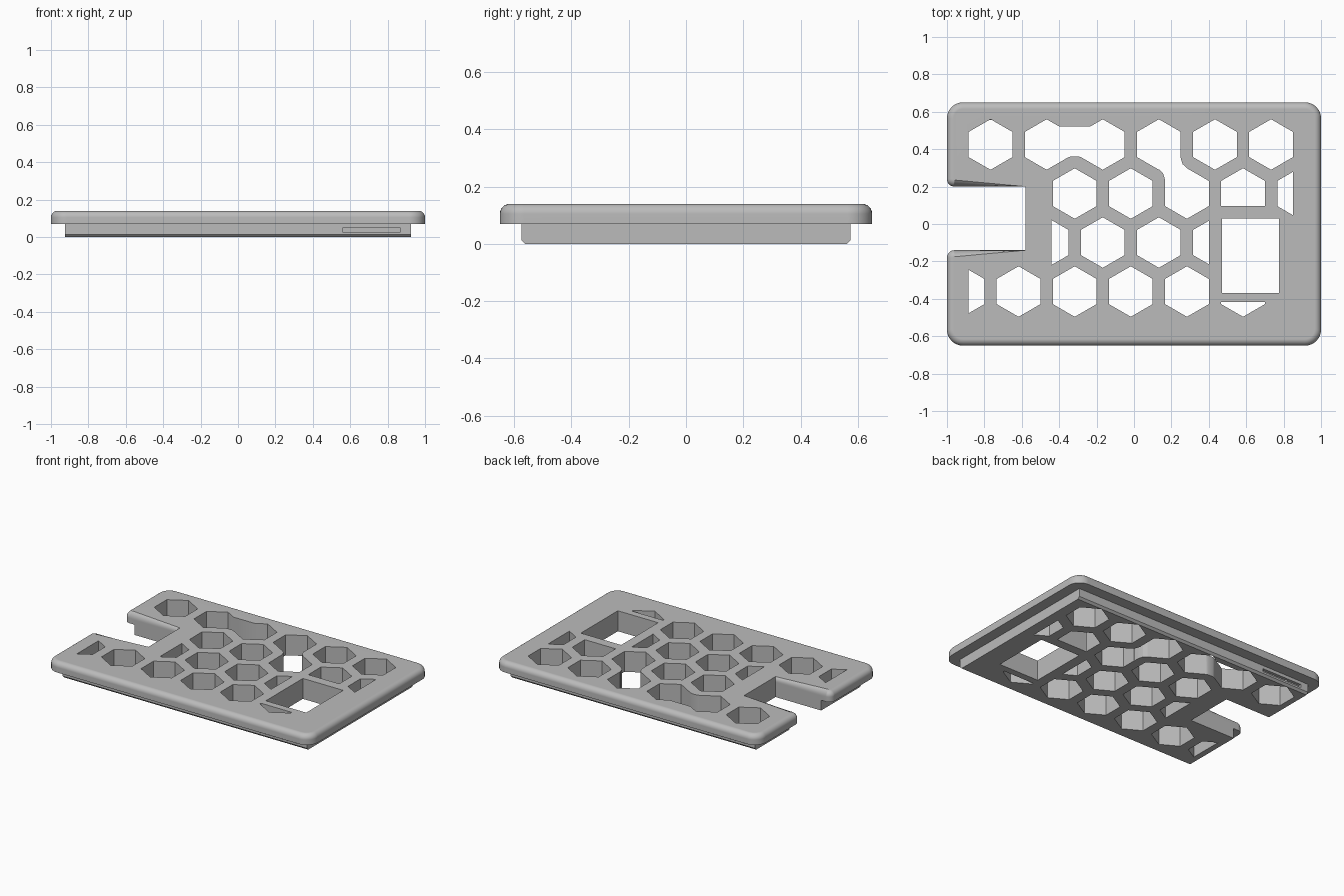
import bpy, bmesh, math
from mathutils import Vector

if "Cube" in bpy.data.objects:
    bpy.data.objects.remove(bpy.data.objects["Cube"])

grey = bpy.data.materials.new("plain grey")
grey.use_nodes = True
COLOUR = (0.5, 0.5, 0.5, 1)
grey.diffuse_color = COLOUR
grey.node_tree.nodes["Principled BSDF"].inputs["Base Color"].default_value = COLOUR

TOP, RIM = 0.14, 0.07
NOTCH_X, NOTCH_LOW, NOTCH_HIGH = -0.58, -0.14, 0.2


def finish(name, bm):
    bmesh.ops.recalc_face_normals(bm, faces=bm.faces)
    mesh = bpy.data.meshes.new(name)
    bm.to_mesh(mesh)
    bm.free()
    mesh.materials.append(grey)
    obj = bpy.data.objects.new(name, mesh)
    bpy.context.collection.objects.link(obj)
    return obj


def prism(bm, points, offset, clips=()):
    """Extrude a flat outline by an offset, after trimming it with planes."""
    part = bmesh.new()
    part.faces.new([part.verts.new(p) for p in points])
    for co, outward in clips:
        bmesh.ops.bisect_plane(part, geom=part.verts[:] + part.edges[:] + part.faces[:],
                               plane_co=co, plane_no=outward, clear_outer=True)
    out = bmesh.ops.extrude_face_region(part, geom=part.faces[:])
    moved = [v for v in out["geom"] if isinstance(v, bmesh.types.BMVert)]
    bmesh.ops.translate(part, verts=moved, vec=offset)
    temp = bpy.data.meshes.new("temp")
    part.to_mesh(temp)
    part.free()
    bm.from_mesh(temp)
    bpy.data.meshes.remove(temp)


def box(bm, x0, x1, y0, y1, z0, z1):
    prism(bm, [(x0, y0, z0), (x1, y0, z0), (x1, y1, z0), (x0, y1, z0)], (0, 0, z1 - z0))


def combine(target, other, operation):
    mod = target.modifiers.new(operation, "BOOLEAN")
    mod.operation, mod.solver, mod.object = operation, "EXACT", other
    bpy.context.view_layer.objects.active = target
    bpy.ops.object.modifier_apply(modifier=mod.name)
    bpy.data.objects.remove(other)


def rounded(corners, steps=8):
    """Outline of (x, y, radius) corners with circular fillets."""
    points = []
    for i, (x, y, r) in enumerate(corners):
        here = Vector((x, y))
        if r == 0:
            points.append((x, y, RIM))
            continue
        a = (Vector(corners[i - 1][:2]) - here).normalized()
        b = (Vector(corners[(i + 1) % len(corners)][:2]) - here).normalized()
        for k in range(steps + 1):
            t = k / steps * math.pi / 2
            p = here + r * (a * (1 - math.sin(t)) + b * (1 - math.cos(t)))
            points.append((p.x, p.y, RIM))
    return points


# Lid with a side notch and a rolled top edge
bm = bmesh.new()
prism(bm, rounded([(-1, -0.65, 0.085), (1, -0.65, 0.085), (1, 0.65, 0.085), (-1, 0.65, 0.085),
                   (-1, NOTCH_HIGH, 0.04), (NOTCH_X, NOTCH_HIGH, 0),
                   (NOTCH_X, NOTCH_LOW, 0), (-1, NOTCH_LOW, 0.04)]), (0, 0, TOP - RIM))
rim = [e for e in bm.edges if all(v.co.z > TOP - 0.001 for v in e.verts)
       and not all(abs(v.co.x - NOTCH_X) < 0.001 for v in e.verts)]
bmesh.ops.bevel(bm, geom=rim, offset=0.035, segments=6, profile=0.5, affect="EDGES")
cover = finish("vented_cover", bm)

# Inset base with chamfered long lower edges
bm = bmesh.new()
W, D, C = 0.925, 0.575, 0.014
prism(bm, [(-W, -D, C), (-W, C - D, 0), (-W, D - C, 0), (-W, D, C),
           (-W, D, RIM + 0.03), (-W, -D, RIM + 0.03)], (2 * W, 0, 0))
base = finish("base", bm)
bm = bmesh.new()
box(bm, -1.2, NOTCH_X, NOTCH_LOW, NOTCH_HIGH, -0.1, 0.3)
combine(base, finish("notch_cutter", bm), "DIFFERENCE")
combine(cover, base, "UNION")

# Honeycomb vents: (row height, first centre, count), trimmed near the solid frames
R, PITCH = 0.135, 0.3
LEFT, RIGHT = (-1, 0, 0), (1, 0, 0)
trims = {
    (1, 4): ((0.85, 0, 0), RIGHT), (1, 3): ((0, 0.095, 0), (0, -1, 0)),
    (2, 0): ((-0.44, 0, 0), LEFT), (2, 3): ((0.4, 0, 0), RIGHT),
    (3, 0): ((-0.885, 0, 0), LEFT), (3, 5): ((0, -0.417, 0), (0, 1, 0)),
}
bm = bmesh.new()
rows = [(0.425, -0.767, 6), (0.163, -0.317, 5), (-0.099, -0.467, 4), (-0.361, -0.917, 6)]
for r, (y, first, count) in enumerate(rows):
    for i in range(count):
        x = first + i * PITCH
        hexagon = [(x + R * math.sin(a * math.pi / 3), y + R * math.cos(a * math.pi / 3), -0.1)
                   for a in range(6)]
        prism(bm, hexagon, (0, 0, 0.4), [trims[r, i]] if (r, i) in trims else [])
# Rectangular window
box(bm, 0.47, 0.775, -0.37, 0.03, -0.1, 0.3)
# Thin slots in the front and back walls
box(bm, 0.56, 0.868, -0.7, 0.02 - D, 0.027, 0.048)
box(bm, -0.868, -0.56, D - 0.02, 0.7, 0.027, 0.048)
combine(cover, finish("vent_cutter", bm), "DIFFERENCE")

# Openings that join neighbouring vents
bm = bmesh.new()
for outline in (
    [(-0.467, 0.52), (-0.467, 0.292), (-0.355, 0.355), (-0.335, 0.362), (-0.298, 0.362),
     (-0.278, 0.355), (-0.167, 0.292), (-0.167, 0.52)],
    [(0.133, 0.292), (0.155, 0.272), (0.165, 0.24), (0.165, 0.2), (0.283, 0.1), (0.39, 0.235),
     (0.283, 0.298), (0.26, 0.32), (0.249, 0.355), (0.2, 0.425), (0.133, 0.425)],
):
    prism(bm, [(x, y, -0.1) for x, y in outline], (0, 0, 0.4))
combine(cover, finish("joint_cutter", bm), "DIFFERENCE")

# Smooth rolled edges, crisp corners
bpy.ops.object.select_all(action="DESELECT")
cover.select_set(True)
bpy.context.view_layer.objects.active = cover
bpy.ops.object.shade_smooth_by_angle(angle=math.radians(30))
weighted = cover.modifiers.new("weighted_normals", "WEIGHTED_NORMAL")
weighted.keep_sharp = True
